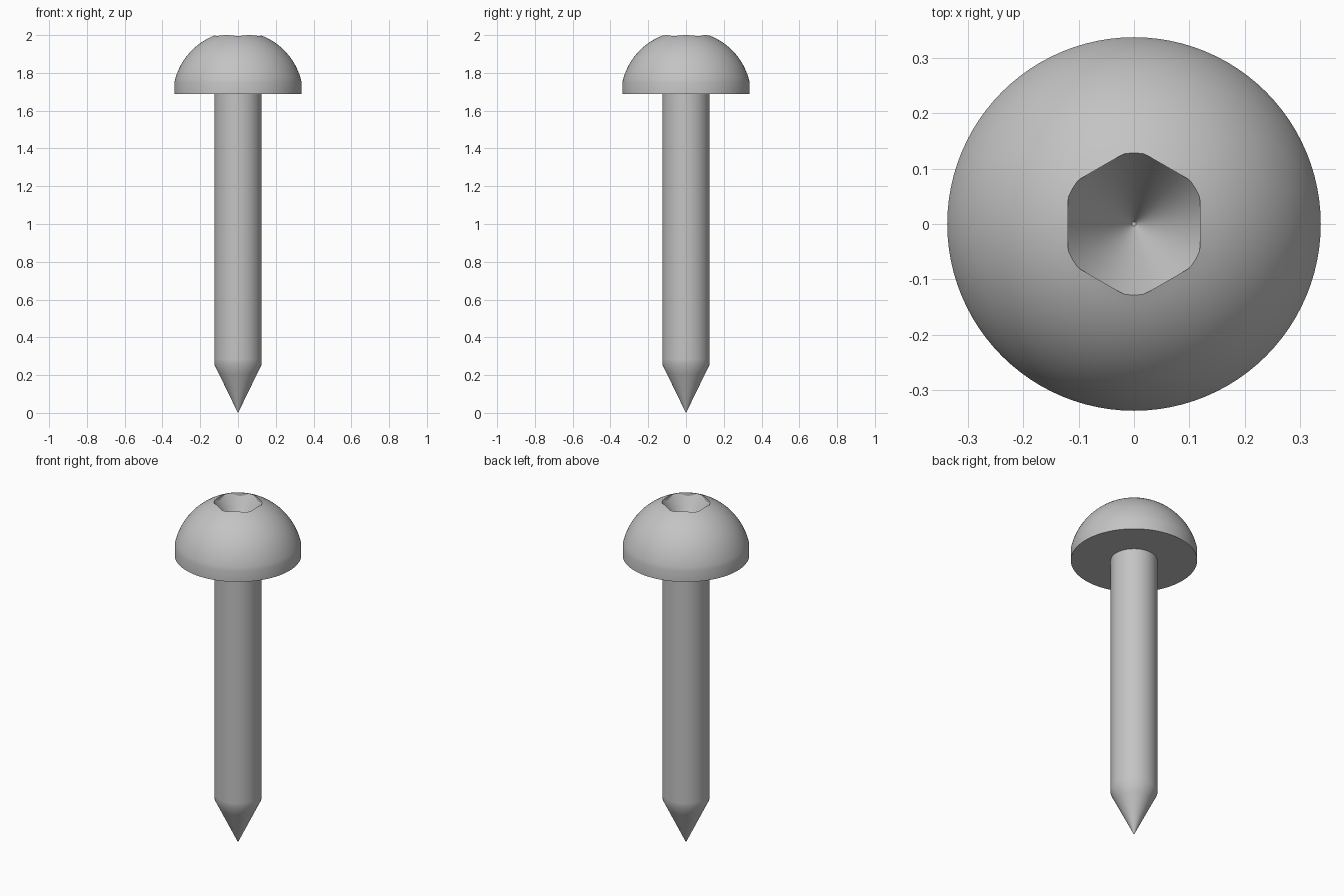
import bpy
import bmesh
from math import radians, degrees, pi, sin, cos, asin, sqrt, tan

cube = bpy.data.objects.get("Cube")
if cube:
    bpy.data.objects.remove(cube, do_unlink=True)

STEPS = 96
steel = bpy.data.materials.new("grey steel")
steel.use_nodes = True
COLOUR = (0.55, 0.55, 0.55, 1)
steel.diffuse_color = COLOUR
steel.node_tree.nodes["Principled BSDF"].inputs["Base Color"].default_value = COLOUR


def turned(name, profile):
    """Spin a profile about z; profile(angle) gives (radius, height) points."""
    bm = bmesh.new()
    columns = []
    for i in range(STEPS):
        a = 2 * pi * i / STEPS
        columns.append([bm.verts.new((r * cos(a), r * sin(a), z)) for r, z in profile(a)])
    for i, near in enumerate(columns):
        far = columns[(i + 1) % STEPS]
        for k in range(len(near) - 1):
            bm.faces.new((near[k], far[k], far[k + 1], near[k + 1]))
    # Close the two ends, then merge the points that coincide
    bm.faces.new([c[0] for c in reversed(columns)])
    bm.faces.new([c[-1] for c in columns])
    bmesh.ops.remove_doubles(bm, verts=bm.verts, dist=0.00001)
    bmesh.ops.recalc_face_normals(bm, faces=bm.faces)
    mesh = bpy.data.meshes.new(name)
    bm.to_mesh(mesh)
    bm.free()
    mesh.materials.append(steel)
    obj = bpy.data.objects.new(name, mesh)
    bpy.context.collection.objects.link(obj)
    bpy.ops.object.select_all(action='DESELECT')
    obj.select_set(True)
    bpy.context.view_layer.objects.active = obj
    bpy.ops.object.shade_smooth_by_angle(angle=radians(29))
    return obj


# Shank with a pointed tip
TIP, SHANK_R = 0.255, 0.1245
turned("shank", lambda a: [(0.0005, 0), (SHANK_R * 0.8, TIP * 0.8), (SHANK_R, TIP),
                           (SHANK_R, TIP + 0.03), (SHANK_R, 1.7)])

# Domed head with a six-sided, cone-bottomed socket
HEAD_R, HEAD_BASE = 0.337, 1.687
DOME_R, DOME_Z = 0.345, 1.676
FLAT, CORNER = 0.119, 0.128
SLOPE = tan(radians(60))
DOME_RINGS = 16


def dome_height(r):
    return DOME_Z + sqrt(DOME_R ** 2 - r ** 2)


def head_profile(a):
    off_flat = (degrees(a) + 30) % 60 - 30
    rim = min(FLAT / cos(radians(off_flat)), CORNER)
    low, high = asin(HEAD_R / DOME_R), asin(rim / DOME_R)
    points = [(HEAD_R, HEAD_BASE)]
    for k in range(DOME_RINGS + 1):
        t = low + (high - low) * k / DOME_RINGS
        points.append((DOME_R * sin(t), DOME_Z + DOME_R * cos(t)))
    # Short socket wall, then the cone
    for r in (rim, FLAT * 0.9, FLAT * 0.5, 0.004):
        points.append((r, dome_height(CORNER) - (CORNER - r) * SLOPE))
    return points


turned("head", head_profile)
